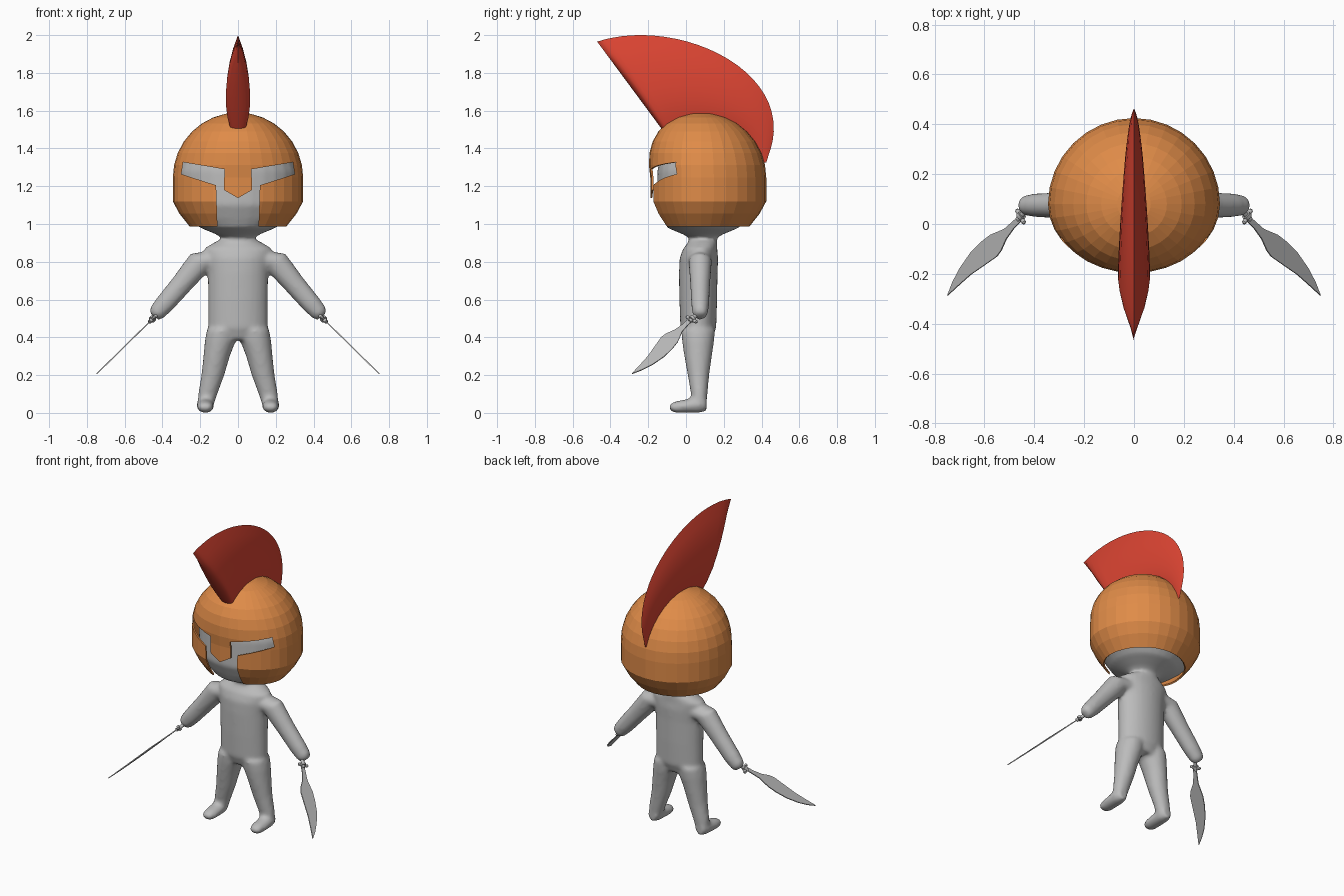
import bpy, bmesh, math
from mathutils import Vector
from mathutils.geometry import interpolate_bezier

if "Cube" in bpy.data.objects:
    bpy.data.objects.remove(bpy.data.objects["Cube"])


def material(name, rgb):
    m = bpy.data.materials.new(name)
    m.diffuse_color = (*rgb, 1)
    m.use_nodes = True
    m.node_tree.nodes["Principled BSDF"].inputs["Base Color"].default_value = m.diffuse_color
    return m


GREY = material("grey", (0.50, 0.50, 0.50))
BRONZE = material("bronze orange", (0.74, 0.26, 0.065))
RED = material("crest red", (0.71, 0.058, 0.032))


def finish(name, bm, mat, smooth=None):
    bmesh.ops.remove_doubles(bm, verts=bm.verts, dist=1e-5)
    bmesh.ops.recalc_face_normals(bm, faces=bm.faces)
    me = bpy.data.meshes.new(name)
    bm.to_mesh(me)
    bm.free()
    ob = bpy.data.objects.new(name, me)
    bpy.context.collection.objects.link(ob)
    if mat:
        me.materials.append(mat)
    if smooth:
        smooth_by_angle(ob, smooth)
    return ob


def smooth_by_angle(ob, deg):
    bpy.ops.object.select_all(action='DESELECT')
    ob.select_set(True)
    bpy.context.view_layer.objects.active = ob
    bpy.ops.object.shade_smooth_by_angle(angle=math.radians(deg))


def bake(ob):
    """Replace the mesh by its modified result."""
    dg = bpy.context.evaluated_depsgraph_get()
    me = bpy.data.meshes.new_from_object(ob.evaluated_get(dg))
    ob.modifiers.clear()
    ob.data = me


def loft(bm, rings, caps=True):
    rows = [[bm.verts.new(p) for p in r] for r in rings]
    n = len(rows[0])
    for a, b in zip(rows, rows[1:]):
        for i in range(n):
            bm.faces.new((a[i], a[(i + 1) % n], b[(i + 1) % n], b[i]))
    if caps:
        bm.faces.new(rows[0])
        bm.faces.new(rows[-1])


def ring(c, u, v, n=28):
    c, u, v = Vector(c), Vector(u), Vector(v)
    return [c + u * math.cos(2 * math.pi * i / n) + v * math.sin(2 * math.pi * i / n)
            for i in range(n)]


def extrude_outline(bm, pts, offset):
    f = bm.faces.new([bm.verts.new(p) for p in pts])
    g = bmesh.ops.extrude_face_region(bm, geom=[f])
    bmesh.ops.translate(bm, vec=offset,
                        verts=[e for e in g["geom"] if isinstance(e, bmesh.types.BMVert)])


# Body: torso and head, arms, legs and feet, fused into one smooth skin
bm = bmesh.new()
trunk = [  # z, y centre, x radius, y radius
    (.385, .065, .11, .07), (.45, .065, .158, .095), (.6, .065, .158, .1),
    (.74, .065, .16, .102), (.82, .068, .17, .102), (.87, .075, .18, .09),
    (.90, .088, .13, .078), (.925, .09, .08, .07), (.945, .09, .115, .105),
    (.98, .09, .20, .19), (1.03, .1, .265, .225), (1.1, .112, .312, .267),
    (1.28, .115, .318, .267), (1.4, .11, .27, .24), (1.5, .1, .18, .17), (1.55, .1, .08, .08)]
loft(bm, [ring((0, y, z), (rx, 0, 0), (0, ry, 0)) for z, y, rx, ry in trunk])
for s in (-1, 1):
    arm = [(.12, .81, .07), (.2, .80, .067), (.3, .68, .057), (.39, .575, .052),
           (.43, .53, .045), (.445, .51, .03)]
    loft(bm, [ring((s * x, .075, z), (s * r * .77, 0, r * .64), (0, r * .92, 0))
              for x, z, r in arm])
    leg = [(.44, .085, .064, .08, .09), (.38, .094, .064, .082, .085),
           (.3, .113, .064, .07, .073), (.2, .133, .066, .061, .057),
           (.1, .16, .07, .051, .044), (.04, .172, .068, .043, .04)]
    loft(bm, [ring((s * x, y, z), (rx, 0, 0), (0, ry, 0)) for z, x, y, rx, ry in leg])
    foot = [(.108, .045, .03, .034), (.075, .046, .044, .046), (.01, .037, .045, .037),
            (-.05, .031, .043, .031), (-.075, .03, .034, .024), (-.086, .03, .02, .013)]
    loft(bm, [ring((s * .173, y, z), (rx, 0, 0), (0, 0, rz)) for y, z, rx, rz in foot])
body = finish("body", bm, GREY)
rm = body.modifiers.new("fuse", 'REMESH')
rm.mode, rm.voxel_size = 'VOXEL', .012
sm = body.modifiers.new("soften", 'SMOOTH')
sm.factor, sm.iterations = .5, 6
bake(body)
if not body.data.materials:
    body.data.materials.append(GREY)
for p in body.data.polygons:
    p.use_smooth = True
    p.material_index = 0

# Helmet: faceted dome, flatter at the face
profile = [(.257, .988), (.31, 1.055), (.345, 1.12), (.345, 1.19)]
profile += [(.345 * math.cos(a), 1.245 + .345 * math.sin(a))
            for a in (math.radians(11.25 * k) for k in range(9))]


def helmet_ring(r, z):
    flat = .78 + .22 * max(0, (z - 1.245) / .345) ** 1.1
    out = []
    for i in range(32):
        a = 2 * math.pi * i / 32
        dy = r * math.sin(a)
        out.append((r * math.cos(a), .08 + dy * (flat if dy < 0 else 1), z))
    return out


bm = bmesh.new()
loft(bm, [helmet_ring(max(r, 1e-7), z) for r, z in profile], caps=False)
bmesh.ops.dissolve_degenerate(bm, dist=1e-6, edges=bm.edges)
helmet = finish("helmet", bm, BRONZE)
so = helmet.modifiers.new("thickness", 'SOLIDIFY')
so.thickness, so.offset = .01, -1

# Face opening: eye slits, nose guard and mouth slot cut from the front
half = [(.074, 1.18), (.072, 1.29), (.29, 1.327), (.30, 1.264), (.116, 1.205), (.106, .9)]
outline = [(0, 1.137)] + half + [(-x, z) for x, z in reversed(half)]
bm = bmesh.new()
extrude_outline(bm, [(x, -.5, z) for x, z in outline], (0, .53, 0))
cutter = finish("face_cutter", bm, None)
cutter.hide_render = True
bo = helmet.modifiers.new("face opening", 'BOOLEAN')
bo.object, bo.operation, bo.solver = cutter, 'DIFFERENCE', 'EXACT'
bake(helmet)
bpy.data.objects.remove(cutter)

# Crest: fan that thins towards its rim and its back end
def curve(a, b, c, d, n):
    return interpolate_bezier(*[Vector((0, *p)) for p in (a, b, c, d)], n)


rim = (curve((-.47, 1.965), (-.1, 2.09), (.47, 1.87), (.465, 1.5), 85)
       + curve((.465, 1.5), (.465, 1.43), (.44, 1.38), (.425, 1.325), 17)[1:])
root = curve((-.13, 1.505), (0, 1.585), (.36, 1.585), (.405, 1.325), 101)
widths = [(0, .044), (.1, .056), (.25, .065), (.4, .064), (.55, .058),
          (.7, .046), (.85, .027), (1, 0)]
rings = []
for i in [0, 1, 2, 3, 5] + list(range(9, 101, 4)) + [100]:
    f = math.sqrt(max(0, 1 - (1 - min(1, i / 5)) ** 2)) * (1 - (i / 100) ** 1.5)
    side = [(root[i].lerp(rim[i], s), w * f) for s, w in widths]
    rings.append([(w, p.y, p.z) for p, w in side] + [(-w, p.y, p.z) for p, w in side[::-1]])
bm = bmesh.new()
loft(bm, rings, caps=False)
finish("crest", bm, RED, smooth=50)

# Swords: each lies in a plane sloping out and down from the hand
blade = [(.455, .03), (.475, .02), (.52, -.02), (.575, -.043), (.61, -.07), (.655, -.115),
         (.70, -.18), (.728, -.235), (.748, -.287), (.70, -.243), (.655, -.203),
         (.60, -.165), (.55, -.13), (.532, -.105), (.512, -.06), (.48, -.015), (.455, .01)]


def slope(x):
    return .942 - .983 * x


for s, name in ((-1, "left"), (1, "right")):
    n = Vector((s * .7, 0, .7))
    bm = bmesh.new()
    extrude_outline(bm, [Vector((s * x, y, slope(x))) - n * .003 for x, y in blade], n * .006)
    finish(name + "_blade", bm, GREY)
    # Hilt: grip, collar and cross guard
    bm = bmesh.new()
    d = Vector((s * .56, -.6, -.56)).normalized()
    w = d.cross(n).normalized()
    c = Vector((s * .455, .03, slope(.455)))
    for t0, t1, r in ((-.11, .02, .011), (-.012, .004, .018), (-.115, -.1, .016)):
        loft(bm, [ring(c + d * t, n * r, w * r, 12) for t in (t0, t1)])
    loft(bm, [ring(c + w * t, n * r, d * r, 10)
              for t, r in ((-.036, .005), (-.03, .01), (0, .008), (.03, .01), (.036, .005))])
    finish(name + "_hilt", bm, GREY, smooth=40)
